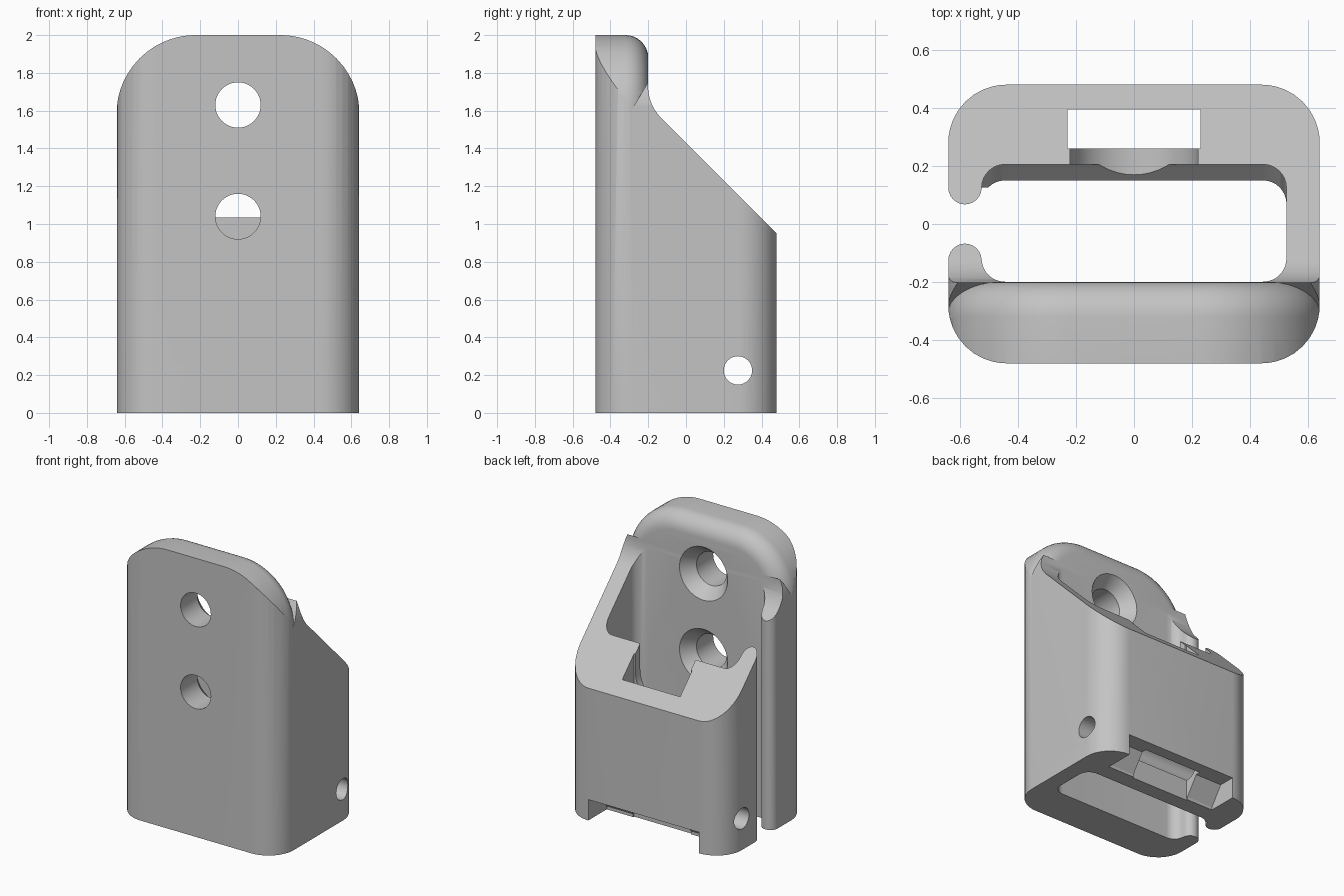
import bpy, bmesh, math
from mathutils import Vector

cube = bpy.data.objects.get("Cube")
if cube:
    bpy.data.objects.remove(cube, do_unlink=True)

grey = bpy.data.materials.new("plain grey")
grey.use_nodes = True
grey.diffuse_color = (0.55, 0.55, 0.55, 1)
grey.node_tree.nodes["Principled BSDF"].inputs["Base Color"].default_value = grey.diffuse_color

PLACE = {"x": lambda a, b, h: (h, a, b),
         "y": lambda a, b, h: (a, h, b),
         "z": lambda a, b, h: (a, b, h)}


def rounded(corners, steps=10):
    """Polygon outline; a corner given as (a, b, r) becomes an arc."""
    out, n = [], len(corners)
    for i, c in enumerate(corners):
        p = Vector(c[:2])
        if len(c) == 2:
            out.append(p)
            continue
        d1 = (Vector(corners[i - 1][:2]) - p).normalized()
        d2 = (Vector(corners[(i + 1) % n][:2]) - p).normalized()
        half = d1.angle(d2) / 2
        centre = p + (d1 + d2).normalized() * c[2] / math.sin(half)
        reach = c[2] / math.tan(half)
        s, e = p + d1 * reach - centre, p + d2 * reach - centre
        for k in range(steps + 1):
            out.append(centre + s.lerp(e, k / steps).normalized() * c[2])
    return out


def box_outline(a0, b0, a1, b1, r=0):
    return rounded([(a, b, r) if r else (a, b)
                    for a, b in ((a0, b0), (a1, b0), (a1, b1), (a0, b1))])


def circle(a, b, r, n=48):
    return [(a + r * math.cos(t * math.tau / n), b + r * math.sin(t * math.tau / n))
            for t in range(n)]


def loft(name, axis, rings, round_rim=0):
    """Closed solid through (outline, height) rings along an axis."""
    bm = bmesh.new()
    loops = [[bm.verts.new(PLACE[axis](p[0], p[1], h)) for p in pts] for pts, h in rings]
    n = len(loops[0])
    for lo, hi in zip(loops, loops[1:]):
        for i in range(n):
            j = (i + 1) % n
            bm.faces.new((lo[i], lo[j], hi[j], hi[i]))
    bm.faces.new(loops[0][::-1])
    end = bm.faces.new(loops[-1])
    bmesh.ops.recalc_face_normals(bm, faces=bm.faces)
    if round_rim:
        bmesh.ops.bevel(bm, geom=list(end.edges), offset=round_rim, segments=8,
                        profile=0.5, affect="EDGES")
    mesh = bpy.data.meshes.new(name)
    bm.to_mesh(mesh)
    bm.free()
    mesh.materials.append(grey)
    ob = bpy.data.objects.new(name, mesh)
    bpy.context.collection.objects.link(ob)
    return ob


def prism(name, axis, pts, lo, hi, round_rim=0):
    return loft(name, axis, [(pts, lo), (pts, hi)], round_rim)


def combine(target, tool, operation):
    """Apply a boolean and remove the tool."""
    mod = target.modifiers.new("cut", "BOOLEAN")
    mod.operation, mod.solver, mod.object = operation, "EXACT", tool
    bpy.context.view_layer.update()
    graph = bpy.context.evaluated_depsgraph_get()
    mesh = bpy.data.meshes.new_from_object(target.evaluated_get(graph))
    target.modifiers.clear()
    target.data = mesh
    bpy.data.objects.remove(tool, do_unlink=True)


def arch(w, top, r):
    return rounded([(-w, -0.1), (w, -0.1), (w, top, r), (-w, top, r)], 16)


# Sloped rear body, trimmed to the arch
body = prism("holder_body", "x", rounded([
    (-0.6, -0.05), (0.6, -0.05), (0.6, 0.83), (-0.201, 1.631, 0.24),
    (-0.201, 1.75), (-0.32, 1.55), (-0.6, 1.5)]), -0.8, 0.8)
combine(body, prism("arch_trim", "y", arch(0.643, 1.999, 0.42), -0.9, 0.9), "INTERSECT")

# Arched front plate with a rounded rear rim
combine(body, prism("front_plate", "y", arch(0.644, 2.0, 0.42), -0.6, -0.2, 0.12), "UNION")

# Rounded outer footprint
combine(body, prism("outer_trim", "z", box_outline(-0.64, -0.48, 0.64, 0.48, 0.2),
                    0, 2.2), "INTERSECT")

# Main cavity, stepping wider towards the top
combine(body, loft("cavity", "z", [
    (box_outline(-0.525, -0.199, 0.525, back, 0.08), z)
    for back, z in ((0.15, -0.1), (0.15, 0.8), (0.205, 0.856), (0.205, 2.2))]), "DIFFERENCE")

# Side slot with round lips
lip = [(-0.5825 - 0.0575 * math.cos(t * math.pi / 12), -0.125 + 0.0575 * math.sin(t * math.pi / 12))
       for t in range(13)]
half = [(-0.75, -0.125)] + lip + [(-0.4, -0.125)]
combine(body, prism("side_slot", "z", half + [(x, -y) for x, y in reversed(half)],
                    -0.1, 2.2), "DIFFERENCE")

# Countersunk screw holes
for z in (1.04, 1.63):
    combine(body, loft("screw_hole", "y", [
        (circle(0, z, r), y)
        for r, y in ((0.12, -0.6), (0.12, -0.29), (0.198, -0.19))]), "DIFFERENCE")

# Screwdriver access through the inner skin of the rear wall
access = [(0.22 * math.cos(t * math.pi / 24), 1.04 - 0.22 * math.sin(t * math.pi / 24))
          for t in range(25)] + [(-0.22, 2), (0.22, 2)]
combine(body, prism("access_bore", "y", access, 0, 0.3), "DIFFERENCE")

# Vertical pocket in the rear wall
combine(body, prism("rear_pocket", "z", box_outline(-0.23, 0.26, 0.23, 0.395),
                    -0.1, 2), "DIFFERENCE")

# Bottom rear notch with a slanted inner side
combine(body, prism("bottom_notch", "x", [(0.27, -0.05), (0.6, -0.05), (0.6, 0.15),
                                          (0.36, 0.15), (0.27, 0.02)], -0.44, 0.44), "DIFFERENCE")

# Cross pin hole
combine(body, prism("pin_hole", "x", circle(0.275, 0.225, 0.075, 32), -0.8, 0.8), "DIFFERENCE")

bpy.ops.object.select_all(action="DESELECT")
body.select_set(True)
bpy.context.view_layer.objects.active = body
bpy.ops.object.shade_smooth_by_angle(angle=math.radians(30))
